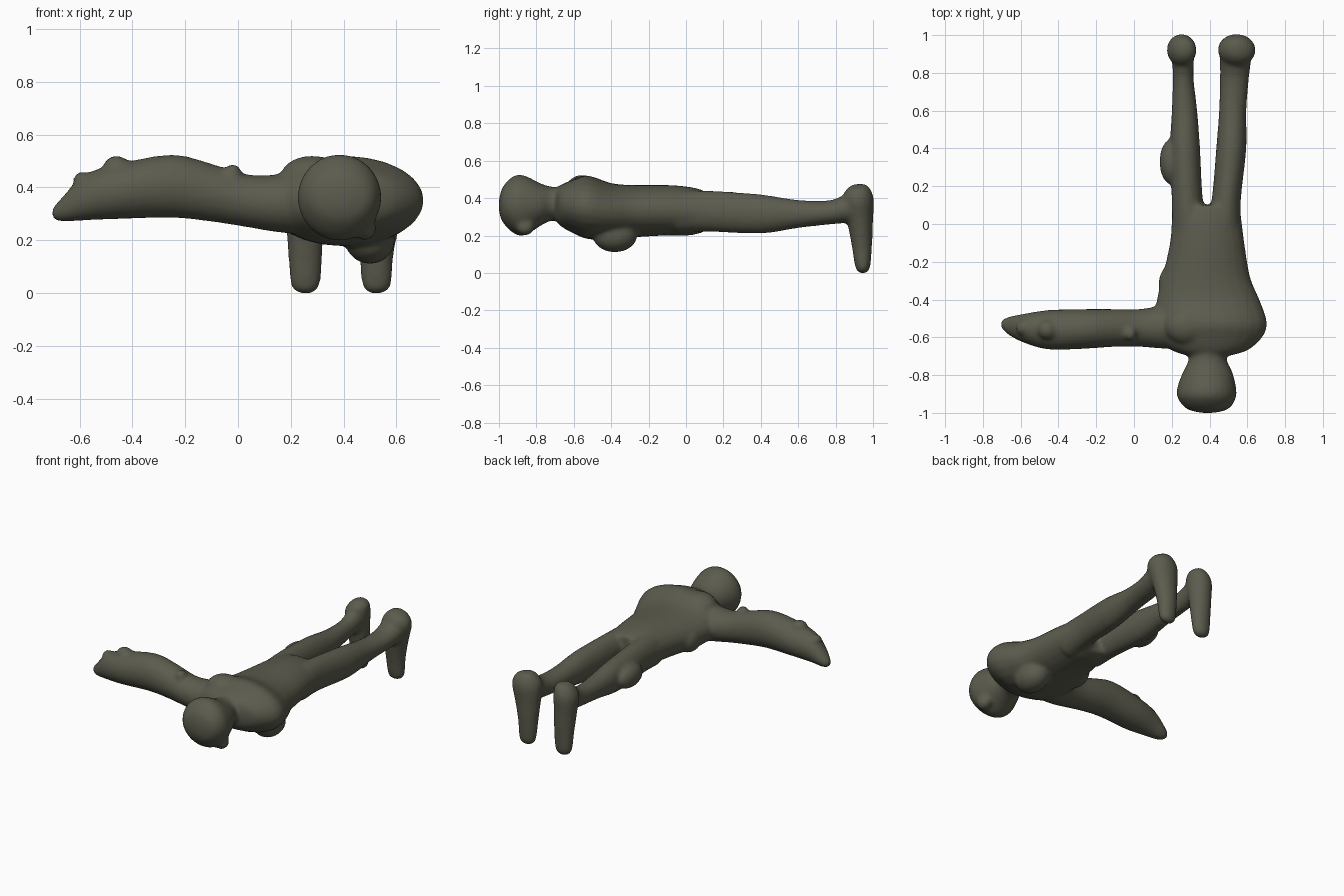
import bpy
import bmesh
import math
from mathutils import Matrix, Vector

default_cube = bpy.data.objects.get("Cube")
if default_cube:
    bpy.data.objects.remove(default_cube, do_unlink=True)

SIDES = 24
AXES = {"x": (0, 1, 2), "y": (1, 0, 2), "z": (2, 0, 1)}


def blend(a, b, c, d, t):
    """Smooth interpolation through neighbouring section values."""
    return b + t * (c - a + t * (2 * a - 5 * b + 4 * c - d + t * (3 * (b - c) + d - a))) / 2


def loft(bm, axis, sections, steps=3):
    """Skin rounded rings; each section is (position, low, high, low, high)."""
    along, across, upward = AXES[axis]
    last = len(sections) - 1
    profile = []
    for i in range(last):
        near = [sections[max(0, min(last, i + k))] for k in (-1, 0, 1, 2)]
        for step in range(steps):
            profile.append([blend(*values, step / steps) for values in zip(*near)])
    profile.append(sections[last])

    rings = []
    for position, a_low, a_high, b_low, b_high in profile:
        ring = []
        for side in range(SIDES):
            angle = math.tau * side / SIDES
            point = Vector()
            point[along] = position
            point[across] = (a_low + a_high + (a_high - a_low) * math.cos(angle)) / 2
            point[upward] = (b_low + b_high + (b_high - b_low) * math.sin(angle)) / 2
            ring.append(bm.verts.new(point))
        rings.append(ring)
    faces = [bm.faces.new(rings[0]), bm.faces.new(rings[-1])]
    for lower, upper in zip(rings, rings[1:]):
        for side in range(SIDES):
            after = (side + 1) % SIDES
            faces.append(bm.faces.new((lower[side], lower[after], upper[after], upper[side])))
    bmesh.ops.recalc_face_normals(bm, faces=faces)


def blob(bm, center, size):
    """Add an ellipsoid swelling."""
    matrix = Matrix.Translation(center) @ Matrix.Diagonal((*size, 1))
    bmesh.ops.create_uvsphere(bm, u_segments=SIDES, v_segments=SIDES // 2, radius=1, matrix=matrix)


bm = bmesh.new()

# Head and neck
loft(bm, "y", [
    (-1, .36, .42, .33, .39),
    (-.98, .28, .5, .27, .46),
    (-.92, .23, .54, .21, .52),
    (-.86, .23, .54, .2, .52),
    (-.78, .26, .52, .25, .48),
    (-.71, .29, .49, .28, .46),
    (-.6, .27, .52, .26, .46),
])
blob(bm, (.48, -.86, .245), (.045, .05, .045))

# Torso
loft(bm, "y", [
    (-.7, .3, .49, .29, .44),
    (-.67, .2, .6, .25, .47),
    (-.6, .12, .68, .21, .5),
    (-.52, .11, .705, .18, .52),
    (-.4, .12, .665, .18, .48),
    (-.28, .15, .615, .19, .47),
    (-.1, .19, .585, .2, .47),
    (.02, .2, .57, .2, .46),
    (.1, .22, .56, .22, .44),
])
blob(bm, (.5, -.38, .2), (.095, .12, .09))
blob(bm, (.28, -.54, .44), (.12, .1, .08))
blob(bm, (.19, -.32, .31), (.06, .1, .08))

# Outstretched arm
loft(bm, "x", [
    (-.705, -.55, -.51, .28, .32),
    (-.66, -.59, -.49, .27, .37),
    (-.58, -.63, -.475, .275, .45),
    (-.45, -.665, -.455, .28, .49),
    (-.25, -.66, -.45, .285, .525),
    (-.1, -.65, -.45, .27, .49),
    (.03, -.65, -.45, .25, .45),
    (.15, -.66, -.43, .23, .45),
    (.28, -.66, -.4, .22, .48),
])
blob(bm, (-.46, -.56, .48), (.05, .05, .04))
blob(bm, (-.59, -.55, .43), (.035, .04, .03))
blob(bm, (-.02, -.58, .45), (.035, .04, .04))

# Legs
loft(bm, "y", [
    (-.05, .2, .4, .21, .44),
    (.12, .2, .365, .22, .44),
    (.4, .19, .35, .21, .42),
    (.6, .2, .335, .24, .39),
    (.78, .205, .315, .26, .39),
    (.9, .2, .32, .27, .45),
])
loft(bm, "y", [
    (-.05, .37, .57, .21, .44),
    (.12, .41, .565, .22, .44),
    (.4, .435, .595, .21, .42),
    (.6, .45, .595, .24, .39),
    (.78, .455, .61, .26, .39),
    (.9, .455, .625, .27, .45),
])
blob(bm, (.195, .33, .31), (.06, .12, .075))

# Feet hanging from the ankles, the left heel wider
for left, right, heel in ((.19, .32, .01), (.46, .59, .055)):
    loft(bm, "z", [
        (0, left + .04, right - .04, .925, .965),
        (.03, left + .01, right - .01, .905, .985),
        (.15, left, right, .885, .995),
        (.28, left - .01, right + heel / 2, .86, 1),
        (.39, left - .015, right + heel, .835, 1.005),
        (.45, left + .015, right + heel / 2, .86, .985),
        (.475, left + .05, right - .03, .9, .96),
    ])

mesh = bpy.data.meshes.new("body")
bm.to_mesh(mesh)
bm.free()
body = bpy.data.objects.new("body", mesh)
bpy.context.collection.objects.link(body)

# Fuse the parts into one soft skin
remesh = body.modifiers.new("fuse", "REMESH")
remesh.mode = "VOXEL"
remesh.voxel_size = .012
remesh.use_smooth_shade = True
soften = body.modifiers.new("soften", "SMOOTH")
soften.factor = .5
soften.iterations = 8

# Dark olive clay
clay = bpy.data.materials.new("dark olive")
clay.use_nodes = True
color = (.105, .105, .075, 1)
clay.diffuse_color = color
clay.node_tree.nodes["Principled BSDF"].inputs["Base Color"].default_value = color
mesh.materials.append(clay)
